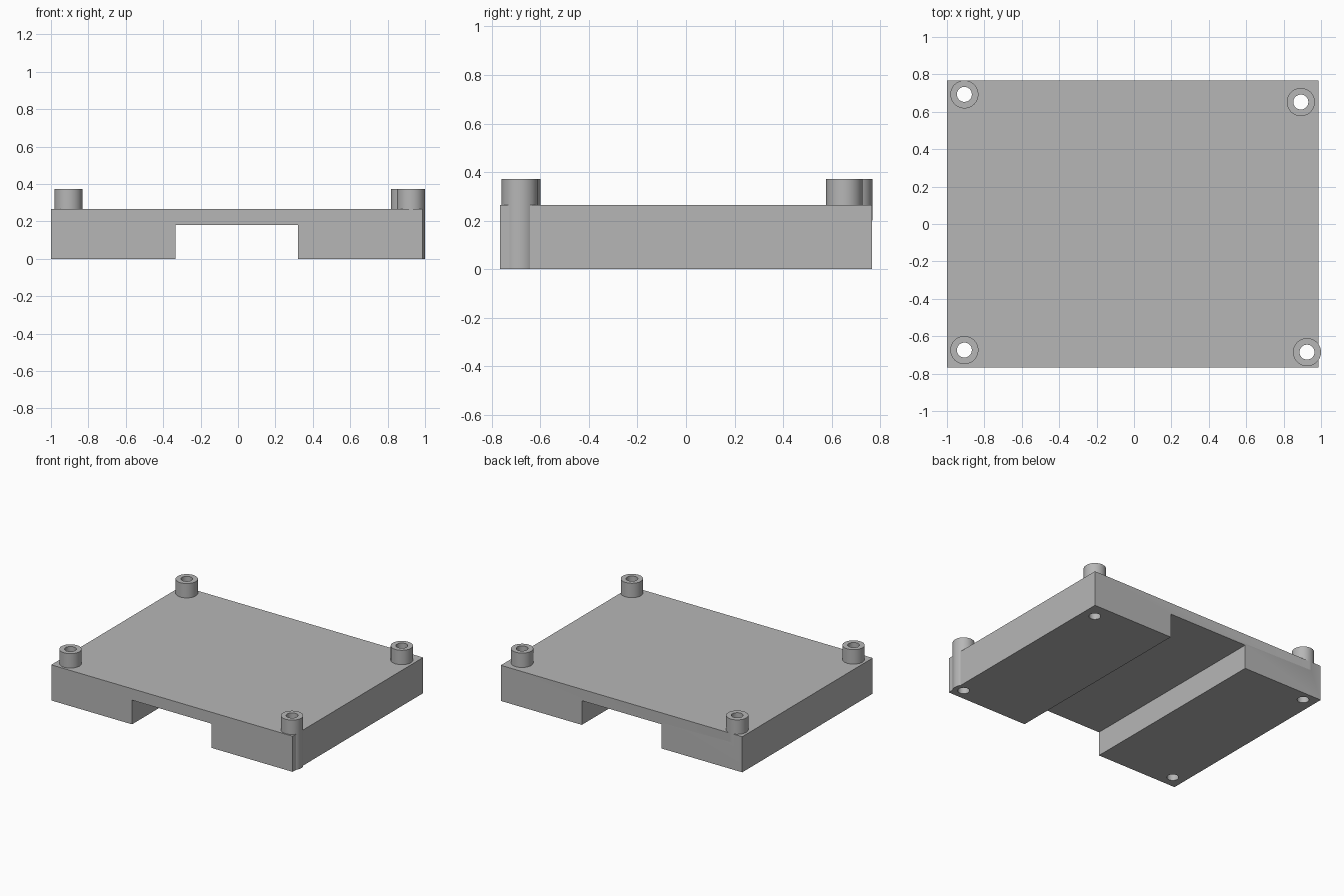
import bpy
import bmesh
from mathutils import Matrix

cube = bpy.data.objects.get("Cube")
if cube:
    bpy.data.objects.remove(cube, do_unlink=True)

PLATE_TOP, POST_TOP = 0.265, 0.372
HALF_DEPTH = 0.767
POST_RADIUS, HOLE_RADIUS = 0.075, 0.04

grey = bpy.data.materials.new("plain grey")
grey.use_nodes = True
colour = (0.47, 0.47, 0.47, 1)
grey.diffuse_color = colour
grey.node_tree.nodes["Principled BSDF"].inputs["Base Color"].default_value = colour


def finish(name, bm):
    bmesh.ops.recalc_face_normals(bm, faces=bm.faces)
    mesh = bpy.data.meshes.new(name)
    bm.to_mesh(mesh)
    bm.free()
    mesh.materials.append(grey)
    obj = bpy.data.objects.new(name, mesh)
    bpy.context.collection.objects.link(obj)
    return obj


def cylinder(name, x, y, radius, bottom, top):
    bm = bmesh.new()
    bmesh.ops.create_cone(bm, cap_ends=True, segments=48, radius1=radius,
                          radius2=radius, depth=top - bottom,
                          matrix=Matrix.Translation((x, y, (bottom + top) / 2)))
    return finish(name, bm)


def combine(target, tool, operation):
    mod = target.modifiers.new(operation.title(), 'BOOLEAN')
    mod.operation = operation
    mod.solver = 'EXACT'
    mod.object = tool
    bpy.ops.object.select_all(action='DESELECT')
    bpy.context.view_layer.objects.active = target
    target.select_set(True)
    bpy.ops.object.modifier_apply(modifier=mod.name)
    bpy.data.objects.remove(tool, do_unlink=True)


# Plate with a channel running front to back underneath
profile = [(-1, 0), (-0.335, 0), (-0.335, 0.18), (0.32, 0.18), (0.32, 0),
           (0.987, 0), (0.987, PLATE_TOP), (-1, PLATE_TOP)]
bm = bmesh.new()
face = bm.faces.new([bm.verts.new((x, -HALF_DEPTH, z)) for x, z in profile])
extruded = bmesh.ops.extrude_face_region(bm, geom=[face])["geom"]
bmesh.ops.translate(bm, vec=(0, 2 * HALF_DEPTH, 0),
                    verts=[v for v in extruded if isinstance(v, bmesh.types.BMVert)])
plate = finish("mounting_plate", bm)

# Corner standoffs; the front left one runs to the floor and bulges from the side
posts = [(-0.907, 0.693, 0.2), (0.892, 0.652, 0.2),
         (-0.907, -0.674, 0.2), (0.925, -0.685, 0)]
for x, y, bottom in posts:
    combine(plate, cylinder("standoff", x, y, POST_RADIUS, bottom, POST_TOP), 'UNION')

# Screw holes through standoffs and plate
for x, y, bottom in posts:
    combine(plate, cylinder("screw_hole", x, y, HOLE_RADIUS, -0.1, 0.5), 'DIFFERENCE')

bpy.ops.object.select_all(action='DESELECT')
plate.select_set(True)
bpy.context.view_layer.objects.active = plate
bpy.ops.object.shade_smooth_by_angle(angle=0.5)
